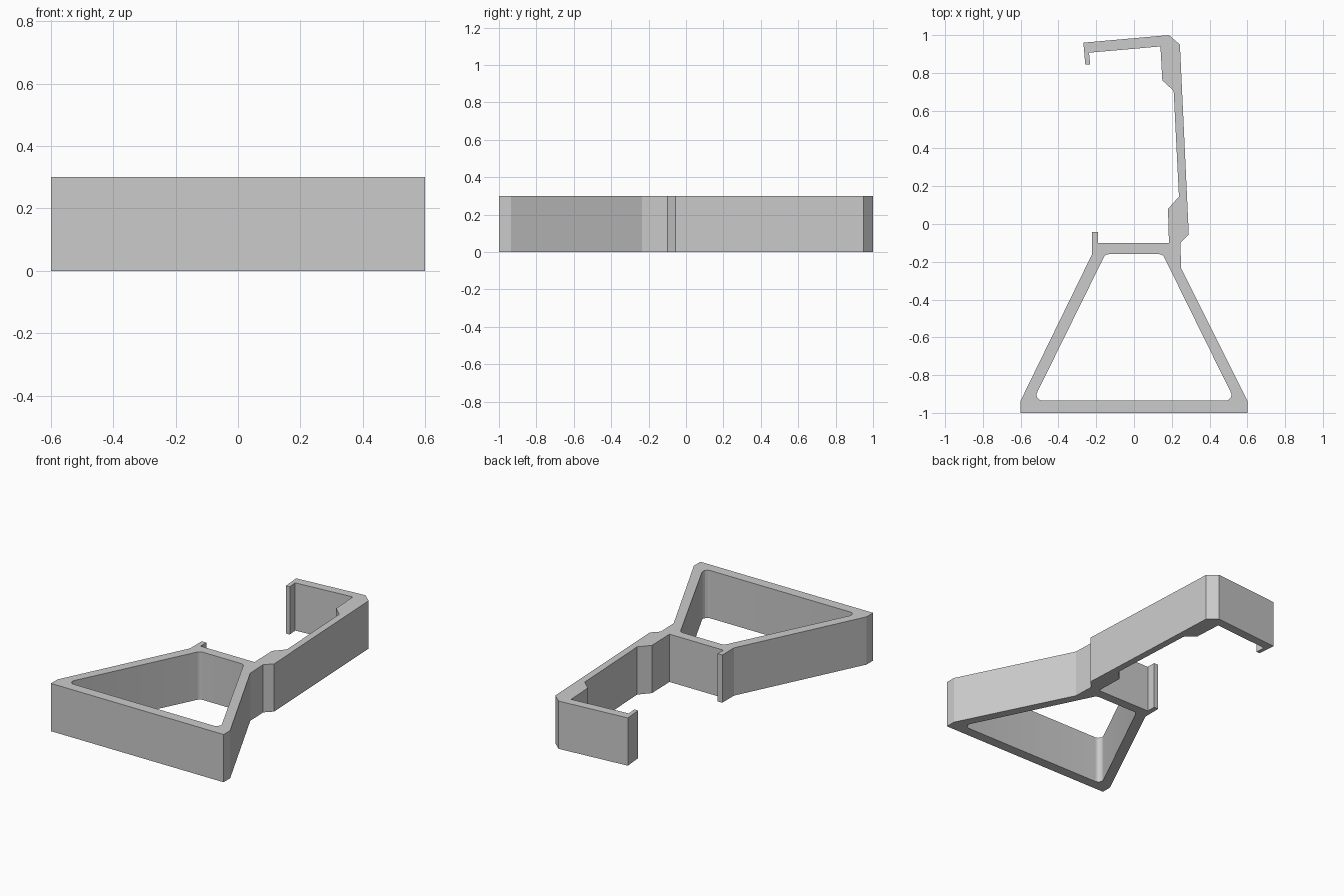
import bpy
import bmesh
import math
from mathutils import Vector

HEIGHT = 0.3

cube = bpy.data.objects.get("Cube")
if cube:
    bpy.data.objects.remove(cube, do_unlink=True)


def rounded(points, radius, steps=6):
    """Round every corner of a convex outline with an arc."""
    result = []
    for i, p in enumerate(points):
        corner = Vector(p)
        a = (Vector(points[i - 1]) - corner).normalized()
        b = (Vector(points[(i + 1) % len(points)]) - corner).normalized()
        half = a.angle(b) / 2
        centre = corner + (a + b).normalized() * radius / math.sin(half)
        reach = radius / math.tan(half)
        start = corner + a * reach - centre
        end = corner + b * reach - centre
        for s in range(steps + 1):
            spoke = start.lerp(end, s / steps).normalized()
            result.append(centre + spoke * radius)
    return result


def extrude_outlines(name, outlines, height, material):
    """Fill an outline, with holes, and extrude it upward."""
    bm = bmesh.new()
    for outline in outlines:
        verts = [bm.verts.new((p[0], p[1], 0)) for p in outline]
        for i, v in enumerate(verts):
            bm.edges.new((verts[i - 1], v))
    bmesh.ops.triangle_fill(bm, edges=bm.edges[:], use_beauty=True,
                            normal=(0, 0, 1))
    top = bmesh.ops.extrude_face_region(bm, geom=bm.faces[:],
                                        use_keep_orig=True)
    moved = [g for g in top["geom"] if isinstance(g, bmesh.types.BMVert)]
    bmesh.ops.translate(bm, verts=moved, vec=(0, 0, height))
    bmesh.ops.recalc_face_normals(bm, faces=bm.faces[:])
    mesh = bpy.data.meshes.new(name)
    bm.to_mesh(mesh)
    bm.free()
    mesh.materials.append(material)
    obj = bpy.data.objects.new(name, mesh)
    bpy.context.collection.objects.link(obj)
    return obj


grey = bpy.data.materials.new("plain_grey")
grey.use_nodes = True
grey.diffuse_color = (0.6, 0.6, 0.6, 1)
grey.node_tree.nodes["Principled BSDF"].inputs["Base Color"].default_value = grey.diffuse_color

# Right side of the frame base, then the hinge notch
frame_right = [(-0.6, -1), (0.6, -1), (0.6, -0.935), (0.25, -0.235),
               (0.245, -0.1), (0.29, -0.055)]
# Long arm, out along the outside and round the hook
arm_outside = [(0.243, 0.95), (0.185, 1), (-0.268, 0.96), (-0.258, 0.845)]
# Back along the inside, with its two thickened pads
arm_inside = [(-0.232, 0.845), (-0.238, 0.907), (0.14, 0.94), (0.15, 0.76),
              (0.21, 0.705), (0.238, 0.145), (0.18, 0.08), (0.185, -0.1)]
# Frame top, small catch and left side
frame_left = [(-0.19, -0.1), (-0.19, -0.043), (-0.222, -0.043),
              (-0.222, -0.16), (-0.6, -0.935)]

# Opening of the frame with rounded corners
opening = rounded([(-0.534, -0.935), (0.534, -0.935),
                   (0.152, -0.16), (-0.152, -0.16)], 0.03)

clip = extrude_outlines("hinged_clip_bracket",
                        [frame_right + arm_outside + arm_inside + frame_left,
                         opening], HEIGHT, grey)

# Smooth only the rounded corners
bpy.ops.object.select_all(action="DESELECT")
clip.select_set(True)
bpy.context.view_layer.objects.active = clip
bpy.ops.object.shade_smooth_by_angle(angle=math.radians(22))
